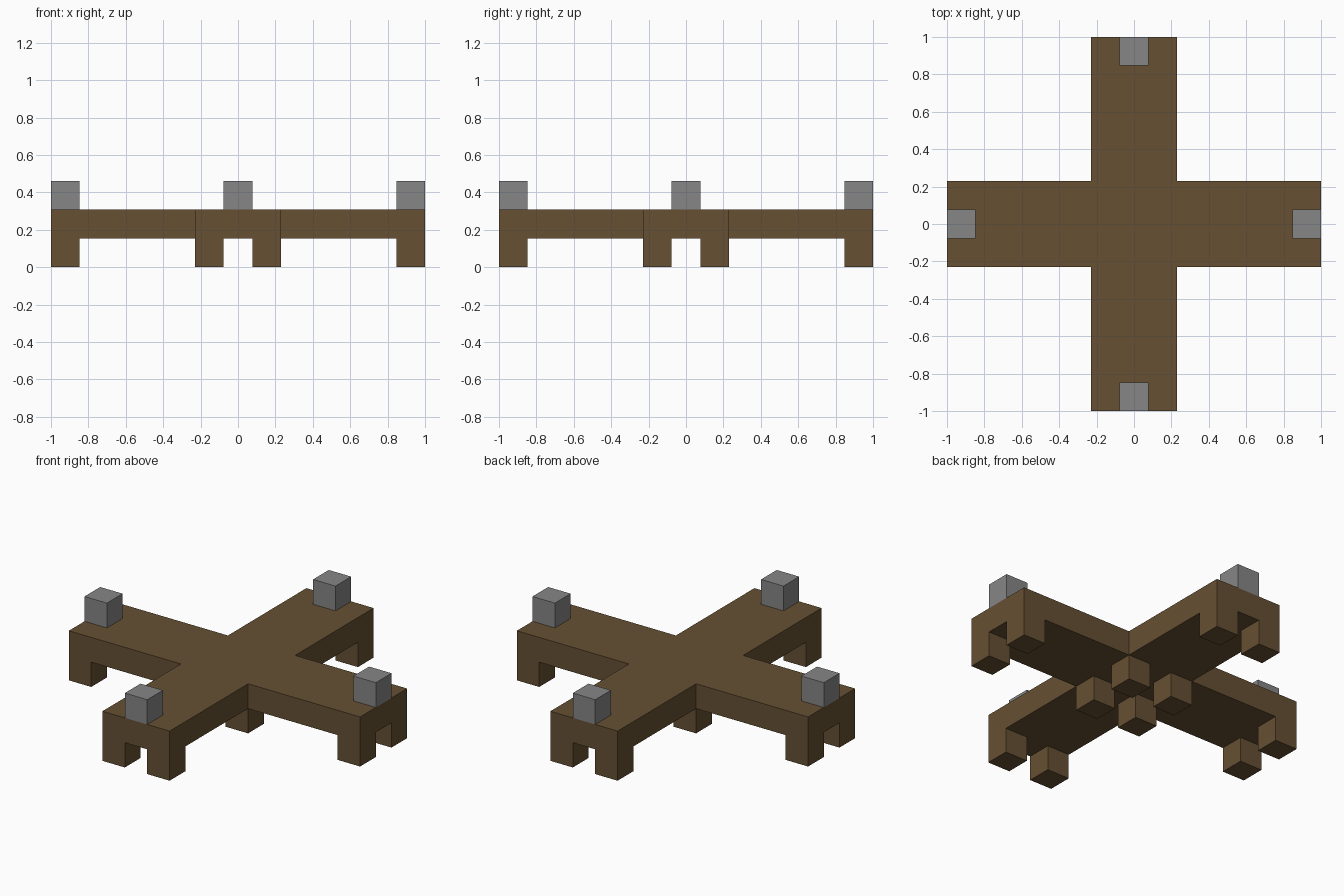
import bpy, bmesh
from mathutils import Vector

UNIT = 2 / 13          # every part sits on a 13 x 13 module

default = bpy.data.objects.get("Cube")
if default:
    bpy.data.objects.remove(default, do_unlink=True)


def material(name, rgb):
    mat = bpy.data.materials.new(name)
    mat.use_nodes = True
    color = (*rgb, 1)
    mat.diffuse_color = color
    mat.node_tree.nodes["Principled BSDF"].inputs["Base Color"].default_value = color
    return mat


def add_object(name, bm, mat):
    bmesh.ops.recalc_face_normals(bm, faces=bm.faces)
    mesh = bpy.data.meshes.new(name)
    bm.to_mesh(mesh)
    bm.free()
    mesh.materials.append(mat)
    obj = bpy.data.objects.new(name, mesh)
    bpy.context.collection.objects.link(obj)
    return obj


def extrude_down(bm, faces):
    result = bmesh.ops.extrude_face_region(bm, geom=faces)
    verts = [g for g in result["geom"] if isinstance(g, bmesh.types.BMVert)]
    bmesh.ops.translate(bm, verts=verts, vec=(0, 0, -UNIT))
    return [g for g in result["geom"] if isinstance(g, bmesh.types.BMFace)]


def cell(face):
    """Distance of a face from the middle, in whole modules, sorted."""
    c = face.calc_center_median() / UNIT
    return tuple(sorted((round(abs(c.x)), round(abs(c.y)))))


brown = material("brown wood", (0.133, 0.080, 0.033))
grey = material("grey stone", (0.238, 0.238, 0.238))

# Cross-shaped platform, with legs drawn out of its underside
bm = bmesh.new()
bmesh.ops.create_grid(bm, x_segments=13, y_segments=13, size=1)
bmesh.ops.translate(bm, verts=bm.verts, vec=(0, 0, 2 * UNIT))
outside = [f for f in bm.faces if cell(f)[0] > 1]
bmesh.ops.delete(bm, geom=outside, context="FACES")
underside = extrude_down(bm, bm.faces[:] + bm.edges[:] + bm.verts[:])
# Legs at the inner corners and in pairs at the arm ends
extrude_down(bm, [f for f in underside if cell(f) in {(1, 1), (1, 6)}])
add_object("cross_platform", bm, brown)

# One block on the end of each arm
for side, x, y in (("left", 1, 0), ("right", -1, 0), ("front", 0, -1), ("back", 0, 1)):
    bm = bmesh.new()
    bmesh.ops.create_cube(bm, size=UNIT)
    bmesh.ops.translate(bm, verts=bm.verts, vec=Vector((6 * x, 6 * y, 2.5)) * UNIT)
    add_object(side + "_block", bm, grey)
